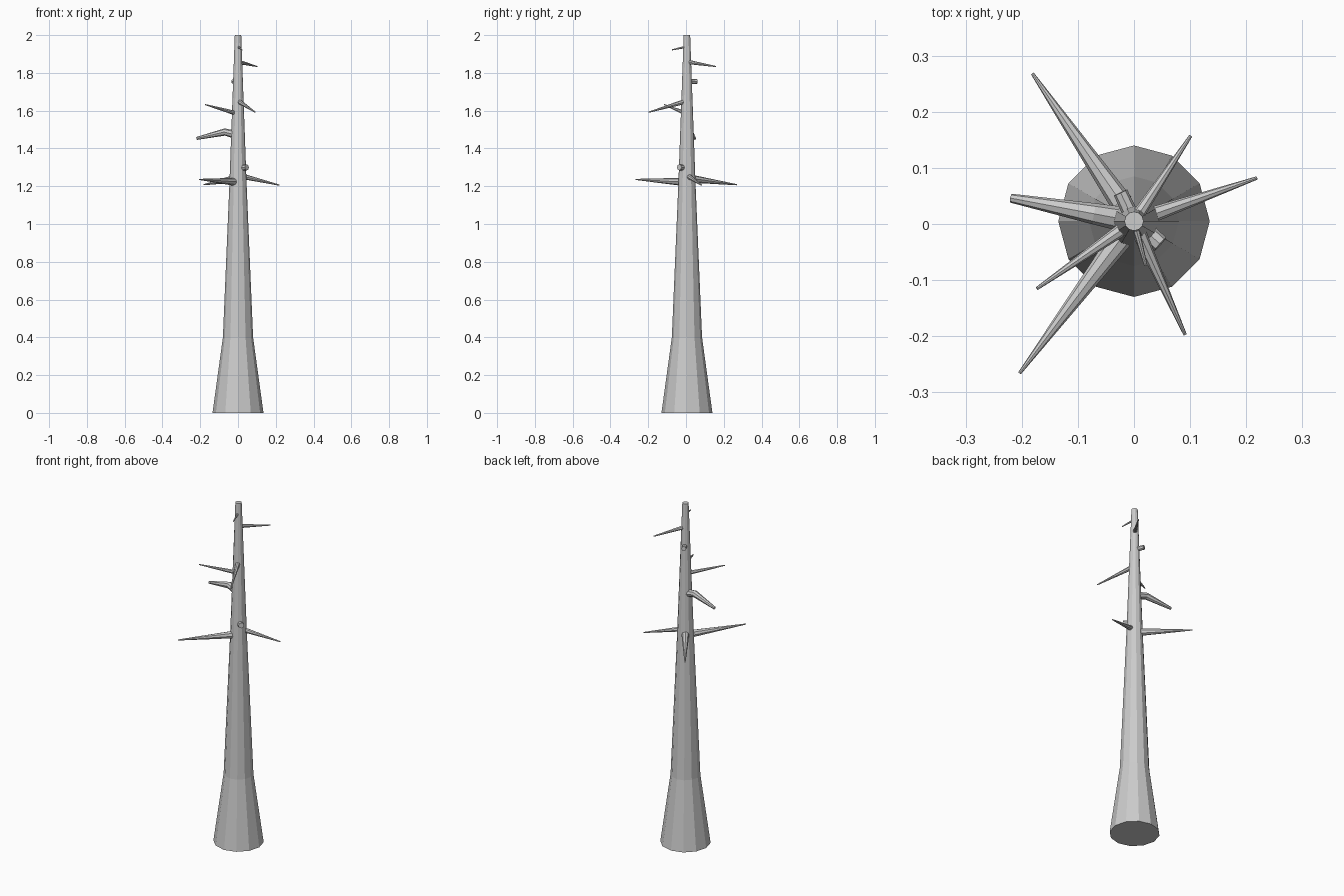
import bpy, bmesh, math
from mathutils import Vector

if "Cube" in bpy.data.objects:
    bpy.data.objects.remove(bpy.data.objects["Cube"])

CY = 0.005  # trunk axis offset in y


def tube(name, points, radii, sides):
    """Flat-shaded tapered tube through the points, capped at both ends."""
    bm = bmesh.new()
    pts = [Vector(p) for p in points]
    rings = []
    for i, p in enumerate(pts):
        d = (pts[min(i + 1, len(pts) - 1)] - pts[max(i - 1, 0)]).normalized()
        ref = Vector((1, 0, 0)) if abs(d.z) > 0.9 else Vector((0, 0, 1))
        u = (ref - d * ref.dot(d)).normalized()
        v = d.cross(u)
        ring = []
        for k in range(sides):
            a = 2 * math.pi * k / sides
            ring.append(bm.verts.new(p + radii[i] * (u * math.cos(a) + v * math.sin(a))))
        rings.append(ring)
    for r0, r1 in zip(rings, rings[1:]):
        for k in range(sides):
            n = (k + 1) % sides
            bm.faces.new((r0[k], r0[n], r1[n], r1[k]))
    bm.faces.new(rings[0][::-1])
    bm.faces.new(rings[-1])
    bmesh.ops.recalc_face_normals(bm, faces=bm.faces)
    mesh = bpy.data.meshes.new(name)
    bm.to_mesh(mesh)
    bm.free()
    obj = bpy.data.objects.new(name, mesh)
    bpy.context.collection.objects.link(obj)
    return obj


# Trunk with flared foot
tube("trunk", [(0, CY, 0), (0, CY, 0.4), (0, CY, 1.2), (0, CY, 2.0)],
     [0.135, 0.08, 0.046, 0.017], 12)

# Straight dead branches: base height, tip, base radius
branches = [
    (1.243, (-0.181, 0.268, 1.208), 0.023),
    (1.222, (-0.204, -0.266, 1.236), 0.023),
    (1.258, (0.219, 0.082, 1.206), 0.016),
    (1.583, (-0.173, -0.115, 1.632), 0.013),
    (1.652, (0.091, -0.197, 1.592), 0.014),
    (1.859, (0.101, 0.157, 1.834), 0.012),
    (1.939, (0.021, -0.074, 1.922), 0.007),
]
for i, (z, tip, r) in enumerate(branches):
    tube(f"branch_{i + 1}", [(0, CY, z), tip], [r, 0.003], 8)

# Bent, broken branch
tube("bent_branch", [(0, CY, 1.47), (-0.07, 0.018, 1.487), (-0.219, 0.046, 1.453)],
     [0.023, 0.019, 0.008], 8)

# Snapped stubs
tube("upper_stub", [(0, CY, 1.752), (-0.024, 0.056, 1.755)], [0.014, 0.013], 8)
tube("lower_stub", [(0, CY, 1.295), (0.047, -0.036, 1.3)], [0.018, 0.016], 8)
